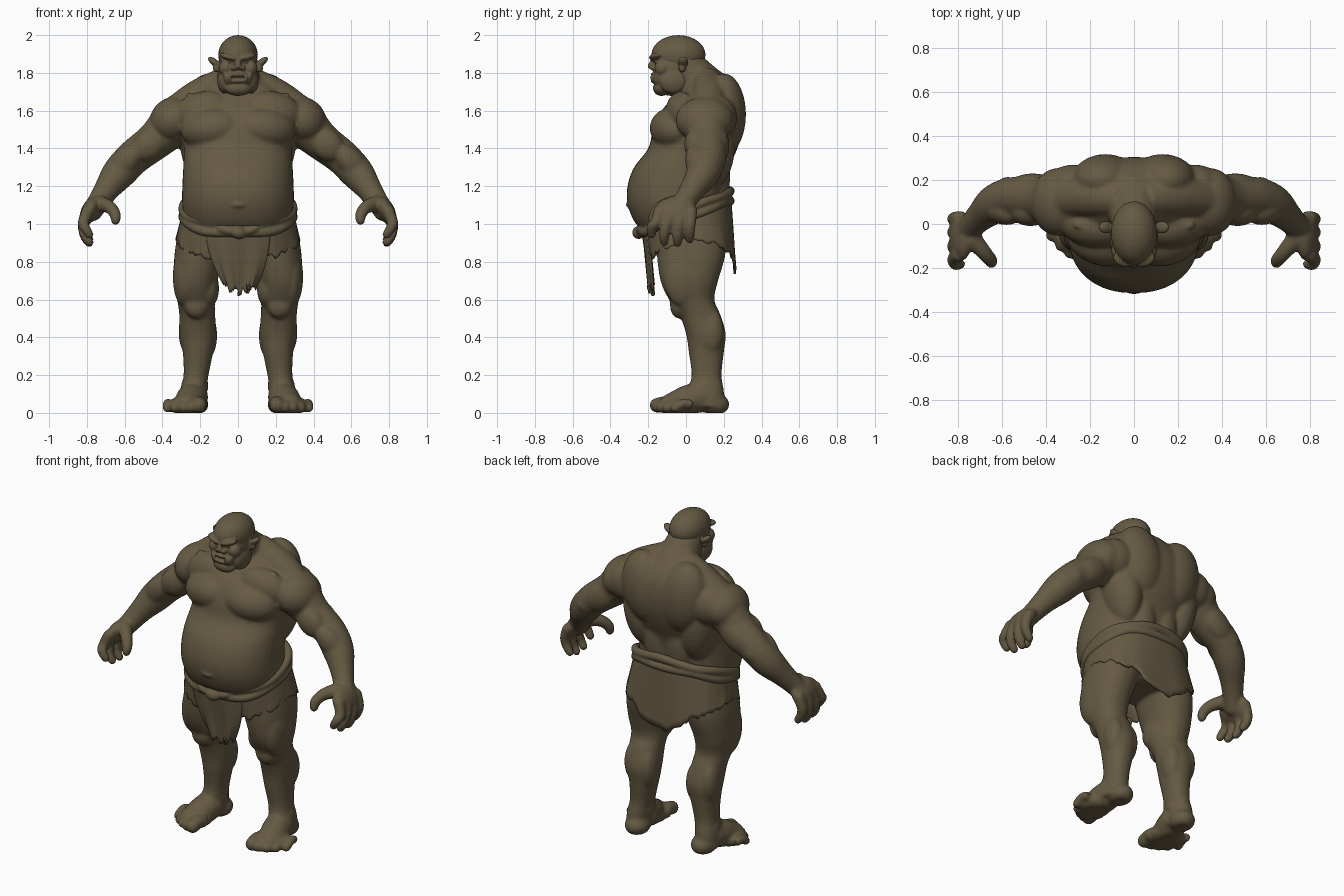
import bpy, bmesh, math, random
from mathutils import Vector, Matrix, Euler

random.seed(4)
default = bpy.data.objects.get("Cube")
if default:
    bpy.data.objects.remove(default, do_unlink=True)

COLOUR = (.13, .102, .056, 1)
clay = bpy.data.materials.new("olive_brown")
clay.use_nodes = True
clay.diffuse_color = COLOUR
for node in clay.node_tree.nodes:
    if node.type == "BSDF_PRINCIPLED":
        node.inputs["Base Color"].default_value = COLOUR
        node.inputs["Roughness"].default_value = .8


# ---- helpers ----
def spline(keys, steps=5):
    """Smooth curve through key tuples of any length."""
    out, last = [], len(keys) - 1
    for i in range(last):
        around = [keys[min(max(j, 0), last)] for j in range(i - 1, i + 3)]
        for k in range(steps):
            t = k / steps
            out.append([(2*q + (r-p)*t + (2*p - 5*q + 4*r - s)*t*t + (3*q - p - 3*r + s)*t**3) / 2
                        for p, q, r, s in zip(*around)])
    out.append(list(keys[-1]))
    return out


def oval(angle, rx, ry, power=.9):
    c, s = math.cos(angle), math.sin(angle)
    return Vector((math.copysign(abs(c)**power, c) * rx, math.copysign(abs(s)**power, s) * ry, 0))


def loft(bm, rings):
    rows = [[bm.verts.new(p) for p in ring] for ring in rings]
    count = len(rows[0])
    for low, high in zip(rows, rows[1:]):
        for i in range(count):
            j = (i + 1) % count
            bm.faces.new((low[i], low[j], high[j], high[i]))
    bm.faces.new(rows[0][::-1])
    bm.faces.new(rows[-1])


def angles(count=40):
    return [math.tau * i / count for i in range(count)]


def column(bm, keys):
    """Stack of level ovals: height, centre x, half width, front y, back y."""
    loft(bm, [[Vector((x, (front + back) / 2, z)) + oval(a, w, (back - front) / 2) for a in angles()]
              for z, x, w, front, back in spline(keys)])


def blob(bm, centre, radii, turn=(0, 0, 0)):
    turn = Euler([math.radians(d) for d in turn])
    bmesh.ops.create_uvsphere(bm, u_segments=24, v_segments=14, radius=1,
                              matrix=Matrix.LocRotScale(Vector(centre), turn, Vector(radii)))


def tube(bm, keys, steps=5, up=None):
    """Round limb along points of x, y, z, radius, with a rounded tip."""
    pts = spline(keys, steps)
    if up is None:
        span = Vector(pts[-1][:3]) - Vector(pts[0][:3])
        up = Vector((0, 0, 0))
        up[min(range(3), key=lambda i: abs(span[i]))] = 1
    rings = []
    for i, (x, y, z, r) in enumerate(pts):
        way = Vector(pts[min(i + 1, len(pts) - 1)][:3]) - Vector(pts[max(i - 1, 0)][:3])
        side = way.cross(up).normalized()
        top = side.cross(way).normalized()
        rings.append([Vector((x, y, z)) + (side * math.cos(a) + top * math.sin(a)) * r
                      for a in angles(18)])
    loft(bm, rings)
    blob(bm, pts[-1][:3], [pts[-1][3]] * 3)


def mirror(bm):
    copy = bmesh.ops.duplicate(bm, geom=bm.verts[:] + bm.edges[:] + bm.faces[:])["geom"]
    for v in copy:
        if isinstance(v, bmesh.types.BMVert):
            v.co.x *= -1


def finish(bm, name, voxel=None, smoothing=0, thickness=0):
    bmesh.ops.recalc_face_normals(bm, faces=bm.faces[:])
    mesh = bpy.data.meshes.new(name)
    bm.to_mesh(mesh)
    bm.free()
    ob = bpy.data.objects.new(name, mesh)
    bpy.context.scene.collection.objects.link(ob)
    if voxel:
        fuse = ob.modifiers.new("fuse", "REMESH")
        fuse.mode = "VOXEL"
        fuse.voxel_size = voxel
    if smoothing:
        soft = ob.modifiers.new("soften", "SMOOTH")
        soft.factor, soft.iterations = .5, smoothing
    if thickness:
        ob.modifiers.new("thicken", "SOLIDIFY").thickness = thickness
    graph = bpy.context.evaluated_depsgraph_get()
    done = bpy.data.meshes.new_from_object(ob.evaluated_get(graph))
    ob.modifiers.clear()
    ob.data = done
    done.name = name
    done.materials.clear()
    done.materials.append(clay)
    done.polygons.foreach_set("use_smooth", [True] * len(done.polygons))


def sheet(name, cols, rows, place, closed=False):
    """Cloth grid from a rule giving a point for column index and drop."""
    bm = bmesh.new()
    grid = [[bm.verts.new(place(c, r / rows)) for c in range(cols)] for r in range(rows + 1)]
    for a, b in zip(grid, grid[1:]):
        for c in range(cols if closed else cols - 1):
            d = (c + 1) % cols
            bm.faces.new((a[c], a[d], b[d], b[c]))
    finish(bm, name, thickness=.014)


# ---- body: one side of the limbs and muscles, then mirrored ----
body = bmesh.new()
# arm
tube(body, [(.25, .11, 1.57, .13), (.34, .11, 1.53, .125), (.44, .115, 1.44, .102), (.55, .12, 1.355, .094),
            (.63, .09, 1.27, .09), (.69, .04, 1.19, .07), (.73, 0, 1.13, .06), (.77, -.04, 1.07, .055)])
blob(body, (.345, .1, 1.55), (.13, .155, .118), (0, 45, 0))     # deltoid
blob(body, (.28, .165, 1.56), (.12, .105, .12), (0, 25, 0))     # back of shoulder
blob(body, (.46, .17, 1.415), (.13, .06, .08), (0, 40, 0))      # triceps
blob(body, (.47, .05, 1.42), (.1, .06, .08), (0, 42, 0))        # biceps
blob(body, (.605, .06, 1.32), (.12, .06, .07), (0, 48, 20))     # forearm
blob(body, (.575, .175, 1.335), (.045, .04, .045))              # elbow
# hand
blob(body, (.785, -.055, 1.07), (.045, .115, .08), (0, -25, 0))
for base, tip, low in ((-.135, -.182, .945), (-.08, -.115, .905), (-.025, -.045, .9), (.028, .02, .92)):
    mid = (base + tip) / 2
    tube(body, [(.79, base, 1.08, .034), (.818, mid, 1.01, .03),
                (.812, tip, low + .04, .028), (.788, tip, low, .024)])
tube(body, [(.74, -.06, 1.11, .045), (.68, -.13, 1.09, .035), (.65, -.165, 1.05, .031), (.648, -.175, 1.02, .026)])
# leg
column(body, [(1, .16, .15, -.16, .2), (.85, .2, .135, -.155, .21), (.7, .225, .116, -.135, .17),
              (.6, .222, .1, -.09, .15), (.52, .216, .095, -.035, .182), (.42, .212, .096, 0, .21),
              (.32, .212, .08, .015, .2), (.2, .222, .066, .03, .188), (.12, .235, .068, .01, .2),
              (.03, .24, .072, 0, .205)])
blob(body, (.22, -.04, .57), (.065, .045, .07))                 # kneecap
blob(body, (.15, .0, .66), (.05, .09, .1))                      # inner thigh
blob(body, (.285, -.01, .72), (.06, .11, .16))                  # outer thigh
blob(body, (.16, .13, .41), (.05, .07, .12))                    # calf, inner
blob(body, (.265, .13, .43), (.05, .07, .12))                   # calf, outer
for x in (.168, .29):
    blob(body, (x, .11, .14), (.012, .03, .03))                 # ankle bones
# foot
blob(body, (.228, .15, .045), (.072, .08, .06))
tube(body, [(.235, .09, .09, .08), (.25, .01, .065, .083), (.27, -.07, .035, .072)], up=Vector((0, 0, 1)))
blob(body, (.27, -.035, .038), (.105, .1, .052))
for i in range(5):
    r = .04 if i == 0 else .033 - .002 * i
    x, y = .202 + .042 * i, -.153 + .006 * i * i
    tube(body, [(x - .004, y + .09, .042, r), (x + .002, y + .045, .05, r), (x + .004, y, r, r)])
# torso muscles
blob(body, (.14, -.068, 1.505), (.168, .122, .112), (0, 5, 12))  # chest
blob(body, (.19, -.01, 1.595), (.16, .095, .105), (0, 15, 10))   # upper chest
blob(body, (.13, .2, 1.58), (.15, .118, .22), (0, 10, 0))        # shoulder blade
blob(body, (.2, .13, 1.42), (.108, .13, .24), (0, 8, 0))         # side of back
blob(body, (.075, .15, 1.27), (.09, .085, .24))                  # lower back
tube(body, [(.05, .11, 1.76, .08), (.2, .125, 1.675, .095), (.33, .11, 1.6, .08)])
tube(body, [(.03, -.05, 1.655, .013), (.12, -.05, 1.67, .013), (.26, -.005, 1.685, .013)])
mirror(body)
# torso and neck
column(body, [(.85, 0, .2, -.1, .18), (.94, 0, .26, -.19, .21), (1, 0, .28, -.265, .215),
              (1.1, 0, .295, -.308, .21), (1.2, 0, .295, -.31, .212), (1.3, 0, .29, -.275, .23),
              (1.4, 0, .288, -.2, .272), (1.5, 0, .3, -.175, .3), (1.6, 0, .3, -.13, .303),
              (1.68, 0, .26, -.055, .285), (1.75, 0, .17, -.01, .242), (1.8, 0, .11, .02, .185)])
tube(body, [(0, .12, 1.69, .135), (0, .05, 1.77, .115), (0, -.015, 1.85, .1)])
blob(body, (0, -.31, 1.1), (.032, .012, .009))
for v in body.verts:
    v.co.z = max(v.co.z, 0)
finish(body, "body", .009, 9)

# ---- head ----
head = bmesh.new()
blob(head, (.046, -.16, 1.885), (.052, .034, .018), (0, -14, 18))   # brow
blob(head, (.042, -.152, 1.858), (.015, .016, .009))                # eye
blob(head, (.066, -.122, 1.825), (.037, .045, .042))                # cheek
blob(head, (.022, -.172, 1.826), (.017, .02, .014))                 # nostril
blob(head, (.055, -.13, 1.77), (.022, .045, .05), (0, 20, 0))       # mouth fold
blob(head, (.072, -.065, 1.76), (.038, .08, .07))                   # jaw corner
blob(head, (.126, -.015, 1.857), (.018, .028, .04), (0, 52, 0))     # ear
blob(head, (.114, -.02, 1.828), (.02, .02, .026))
tube(head, [(.04, -.16, 1.75, .012), (.043, -.18, 1.77, .01), (.045, -.182, 1.785, .006)])  # tusk
mirror(head)
blob(head, (0, -.04, 1.895), (.105, .144, .105))
blob(head, (0, -.07, 1.82), (.1, .1, .12))
blob(head, (0, -.075, 1.75), (.096, .095, .072))
blob(head, (0, -.13, 1.72), (.072, .045, .042))                     # chin
blob(head, (0, -.155, 1.758), (.06, .032, .016))                    # lower lip
blob(head, (0, -.152, 1.792), (.054, .034, .016))                   # upper lip
tube(head, [(0, -.165, 1.88, .014), (0, -.178, 1.855, .015), (0, -.183, 1.837, .019)])  # nose
finish(head, "head", .005, 4)

# ---- belt: two rolled folds of cloth and a knot ----
belt = bmesh.new()
for side in (1, -1):
    path = []
    for i in range(38):
        a = math.tau * i / 36
        p = oval(a, .291, .231, .85)
        gap = .021 + .005 * math.sin(5 * a)
        path.append((p.x, p.y + .002, 1.06 + .088 * math.sin(a) + side * gap, .025))
    tube(belt, path, 2, Vector((0, 0, 1)))
blob(belt, (0, -.25, .955), (.045, .035, .034), (0, 15, 0))
blob(belt, (.06, -.235, .965), (.055, .03, .024), (0, -15, 0))
blob(belt, (-.06, -.235, .965), (.055, .03, .024), (0, 15, 0))
finish(belt, "belt", .007, 4)

# ---- torn skirt and front flap ----
SKIRT, FLAP = 96, 33
rips = [random.uniform(-.014, .014) for _ in range(SKIRT)]


def skirt_point(c, drop):
    a = math.tau * c / SKIRT
    s = math.sin(a)
    top = oval(a, .296, .236, .85) + Vector((0, .003, 1.06 + .088 * s))
    hem = .93 - .085 * abs(s) - .1 * max(s, 0)**14 - .03 * max(-s, 0) + rips[c]
    fold = 1 + .012 * math.sin(11 * a) * drop
    low = oval(a, .328, .235, .74) * fold + Vector((0, .033, hem))
    return top.lerp(low, drop)


def flap_point(c, drop):
    u = 2 * c / (FLAP - 1) - 1
    width = .17 - .085 * drop**1.8
    length = .315 - .03 * abs(u) + rips[c] * 1.6
    fold = .012 * math.sin(6 * u + 1) * drop
    return Vector((u * width + .008 * drop, -.235 + .045 * drop + .03 * u * u * (1 - drop) + fold,
                   .95 - length * drop))


sheet("skirt", SKIRT, 10, skirt_point, closed=True)
sheet("front_flap", FLAP, 14, flap_point)
